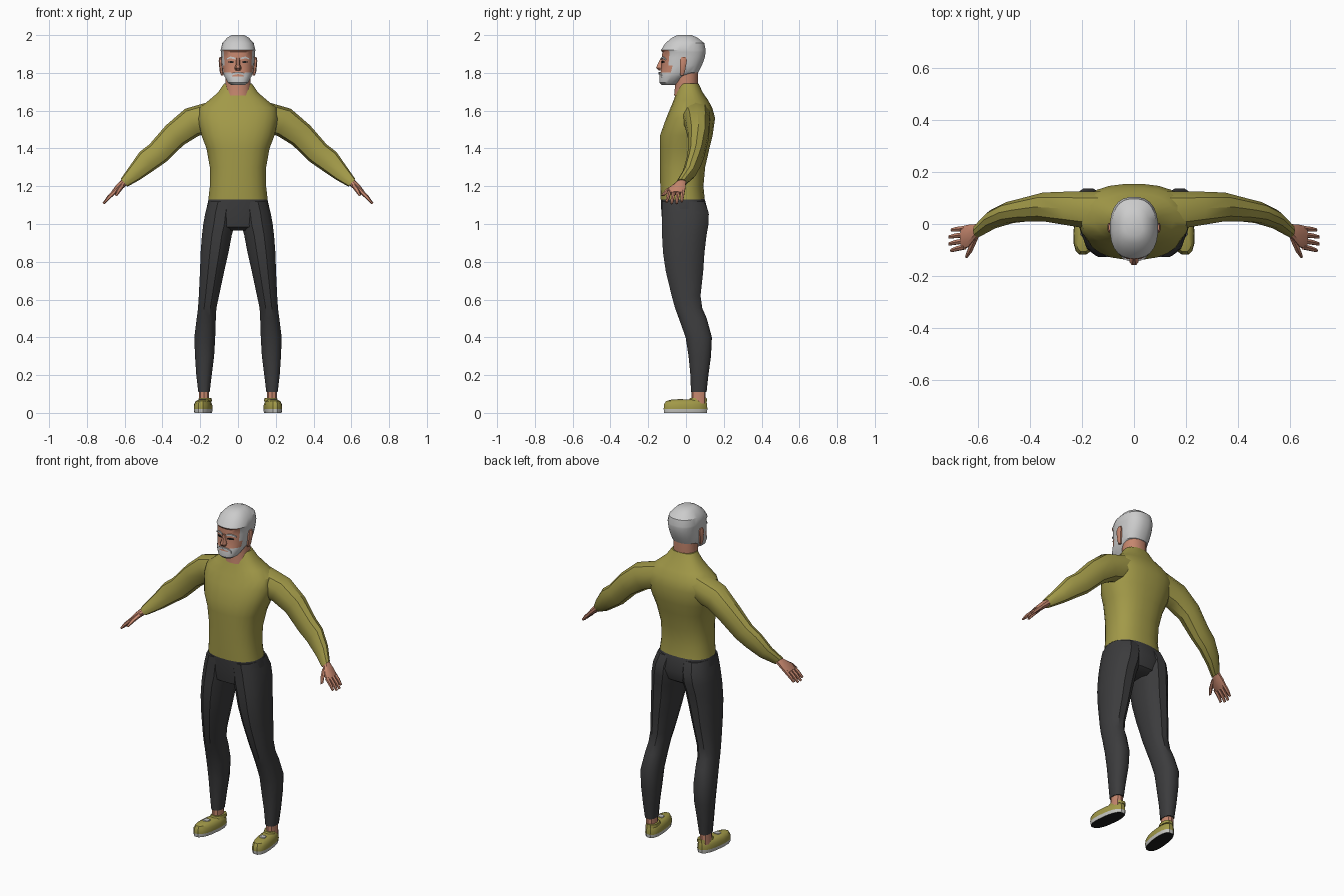
import bpy, math
from mathutils import Vector


def material(name, rgb):
    m = bpy.data.materials.new(name)
    m.diffuse_color = (*rgb, 1)
    return m


OLIVE = material("olive_cloth", (0.36, 0.32, 0.065))
DARK = material("charcoal_cloth", (0.045, 0.045, 0.047))
SKIN = material("skin", (0.56, 0.24, 0.155))
GREY = material("silver_hair", (0.60, 0.60, 0.60))
WHITE = material("pale_rubber", (0.55, 0.55, 0.52))
BLACK = material("black_rubber", (0.012, 0.012, 0.012))

X, Y = Vector((1, 0, 0)), Vector((0, 1, 0))


def ring(c, u, v, ru, rv, n, p):
    """Superellipse cross-section around c in the plane of u and v."""
    pts = []
    for i in range(n):
        a = 2 * math.pi * (i + 0.5) / n
        cu, sv = math.cos(a), math.sin(a)
        pts.append(Vector(c) + u * ru * math.copysign(abs(cu) ** (2 / p), cu)
                   + v * rv * math.copysign(abs(sv) ** (2 / p), sv))
    return pts


def loft(name, rings, mats, rule=None, mirror=False, angle=35):
    """Skin a list of rings, cap both ends, colour faces by a rule."""
    n = len(rings[0])
    verts = [p for r in rings for p in r]
    faces = [tuple(range(n))[::-1], tuple(range(len(verts) - n, len(verts)))]
    for k in range(len(rings) - 1):
        for i in range(n):
            j = (i + 1) % n
            faces.append((k * n + i, k * n + j, k * n + n + j, k * n + n + i))
    me = bpy.data.meshes.new(name)
    me.from_pydata(verts, [], faces)
    for m in mats:
        me.materials.append(m)
    me.update()
    if rule:
        for f in me.polygons:
            f.material_index = rule(f.center, f.normal)
    ob = bpy.data.objects.new(name, me)
    bpy.context.collection.objects.link(ob)
    bpy.ops.object.select_all(action='DESELECT')
    ob.select_set(True)
    bpy.context.view_layer.objects.active = ob
    bpy.ops.object.shade_smooth_by_angle(angle=math.radians(angle))
    if mirror:
        ob.modifiers.new("mirror", 'MIRROR')
    return ob


def stack(name, rows, mats, n=20, p=2.4, **kw):
    """Horizontal rings from rows of z, x centre, half width, front y, back y."""
    rings = [ring((x, (y0 + y1) / 2, z), X, Y, w, (y1 - y0) / 2, n, p)
             for z, x, w, y0, y1 in rows]
    return loft(name, rings, mats, **kw)


def tube(name, rows, mats, n=10, p=2.2, **kw):
    """Limb from rows of x, y, z, height radius, depth radius."""
    cs = [Vector(r[:3]) for r in rows]
    rings = []
    for k, r in enumerate(rows):
        t = cs[min(k + 1, len(cs) - 1)] - cs[max(k - 1, 0)]
        t.y = 0
        t.normalize()
        rings.append(ring(cs[k], Y, t.cross(Y).normalized() * -1, r[4], r[3], n, p))
    return loft(name, rings, mats, mirror=True, **kw)


# sweater body
stack("sweater_body", [
    (1.13, 0, .158, -.135, .10), (1.20, 0, .150, -.137, .093),
    (1.30, 0, .150, -.138, .102), (1.40, 0, .168, -.139, .125),
    (1.47, 0, .195, -.138, .142), (1.56, 0, .215, -.106, .155),
    (1.615, 0, .205, -.083, .14), (1.655, 0, .155, -.066, .118),
    (1.695, 0, .108, -.052, .09), (1.745, 0, .073, -.036, .066)], [OLIVE], n=24)

# sleeves
tube("sleeve", [
    (.12, .050, 1.575, .078, .080), (.245, .060, 1.538, .080, .068),
    (.335, .066, 1.470, .070, .058), (.425, .054, 1.375, .064, .046),
    (.480, .044, 1.335, .062, .042), (.545, .018, 1.270, .045, .036),
    (.603, -.025, 1.218, .027, .026)], [OLIVE])

# trousers: hips plus mirrored legs
stack("trouser_hips", [
    (.965, 0, .10, -.085, .07), (.985, 0, .165, -.12, .10),
    (1.05, 0, .175, -.131, .122), (1.135, 0, .156, -.134, .099)], [DARK], n=24)
stack("trouser_leg", [
    (.11, .180, .031, .025, .110), (.20, .180, .042, .022, .120),
    (.30, .177, .052, .012, .134), (.40, .176, .057, -.004, .139),
    (.50, .168, .052, -.040, .112), (.555, .163, .050, -.060, .088),
    (.62, .154, .055, -.078, .079), (.75, .137, .066, -.110, .094),
    (.85, .124, .076, -.125, .101), (.94, .112, .081, -.130, .112),
    (1.00, .100, .086, -.131, .123), (1.06, .092, .083, -.131, .124),
    (1.12, .080, .078, -.13, .10)], [DARK], n=12, mirror=True)

# ankles and slip-on shoes, toes turned slightly out
stack("ankle", [(.05, .180, .030, .03, .105), (.12, .180, .027, .03, .104)],
      [SKIN], n=10, mirror=True)


def shoe_rule(c, nrm):
    if nrm.z < -.7:
        return 2
    return 1 if c.z < .02 else 0


shoe = stack("shoe", [
    (0, .184, .044, -.117, .112), (.020, .184, .047, -.12, .115),
    (.045, .184, .045, -.118, .113), (.062, .184, .037, -.108, .110),
    (.070, .184, .024, -.08, .105)], [OLIVE, WHITE, BLACK],
    n=16, p=2.5, rule=shoe_rule, mirror=True)
collar = stack("shoe_collar", [
    (.06, .181, .036, .010, .113), (.078, .181, .033, .02, .111)],
    [OLIVE], n=12, mirror=True)
strap = stack("shoe_strap", [
    (.066, .184, .020, -.05, -.015), (.074, .184, .017, -.046, -.015)],
    [WHITE], n=8, p=4, mirror=True)
for ob in (shoe, collar, strap):
    for v in ob.data.vertices:
        v.co.x -= .11 * v.co.y

# hands: palm, four fingers, thumb
tube("palm", [
    (.592, -.018, 1.228, .019, .022), (.612, -.030, 1.212, .020, .030),
    (.635, -.045, 1.190, .018, .044), (.662, -.053, 1.163, .012, .046)], [SKIN])
for i, (y, reach) in enumerate([(-.017, .85), (-.041, 1), (-.065, 1), (-.088, .88)]):
    tip = y * 1.12 - .004
    tube("finger_%d" % (i + 1), [
        (.652, y, 1.172, .011, .011), (.652 + .035 * reach, (y + tip) / 2, 1.172 - .034 * reach, .010, .010),
        (.652 + .060 * reach, tip, 1.172 - .064 * reach, .006, .007)], [SKIN], n=6)
tube("thumb", [
    (.610, -.050, 1.208, .013, .015), (.630, -.095, 1.180, .012, .014),
    (.646, -.124, 1.150, .006, .009)], [SKIN], n=6)

# neck
stack("neck", [(1.68, 0, .070, -.064, .060), (1.74, 0, .068, -.058, .064),
               (1.82, 0, .066, -.06, .064)], [SKIN], n=16, p=2.2)


# head, with hair and beard coloured by height and depth
def head_rule(c, nrm):
    if c.z > 1.915 or c.z < 1.765:
        return 1
    if c.z < 1.80:
        return 0 if abs(c.x) < .035 and c.y < -.1 else 1
    return 1 if c.y > -.080 else 0


stack("head", [
    (1.735, 0, .034, -.128, -.06), (1.748, 0, .054, -.141, -.03),
    (1.782, 0, .072, -.141, .01), (1.803, 0, .081, -.135, .066),
    (1.84, 0, .086, -.130, .085), (1.88, 0, .089, -.128, .100),
    (1.91, 0, .091, -.126, .105), (1.92, 0, .093, -.134, .105),
    (1.957, 0, .084, -.110, .098), (1.986, 0, .058, -.075, .062),
    (2.0, 0, .034, -.045, .030)], [SKIN, GREY], n=24, rule=head_rule, angle=30)

# ears and nose
stack("ear", [(1.785, .083, .007, -.03, -.012), (1.81, .088, .010, -.034, -.004),
              (1.865, .093, .010, -.034, .006), (1.885, .092, .006, -.025, .0)],
      [SKIN], n=8, mirror=True)
stack("nose", [(1.812, 0, .014, -.146, -.11), (1.826, 0, .019, -.160, -.11),
               (1.845, 0, .012, -.152, -.11), (1.878, 0, .009, -.135, -.11)],
      [SKIN], n=8)

# painted face details: thin plates following the curve of the face


def face_plate(name, path, mat):
    """Thin strip from rows of x, y, z, half height."""
    rings = [[Vector((x, y - .003, z - h)), Vector((x, y + .004, z - h)),
              Vector((x, y + .004, z + h)), Vector((x, y - .003, z + h))]
             for x, y, z, h in path]
    loft(name, rings, [mat], mirror=True)


face_plate("eyebrow", [(.014, -.129, 1.876, .005), (.040, -.124, 1.882, .005),
                       (.064, -.109, 1.872, .003)], GREY)
face_plate("eye", [(.020, -.128, 1.857, .003), (.036, -.125, 1.858, .005),
                   (.052, -.118, 1.857, .002)], BLACK)
face_plate("moustache", [(0, -.142, 1.799, .005), (.025, -.139, 1.796, .007),
                         (.046, -.128, 1.782, .006)], GREY)
